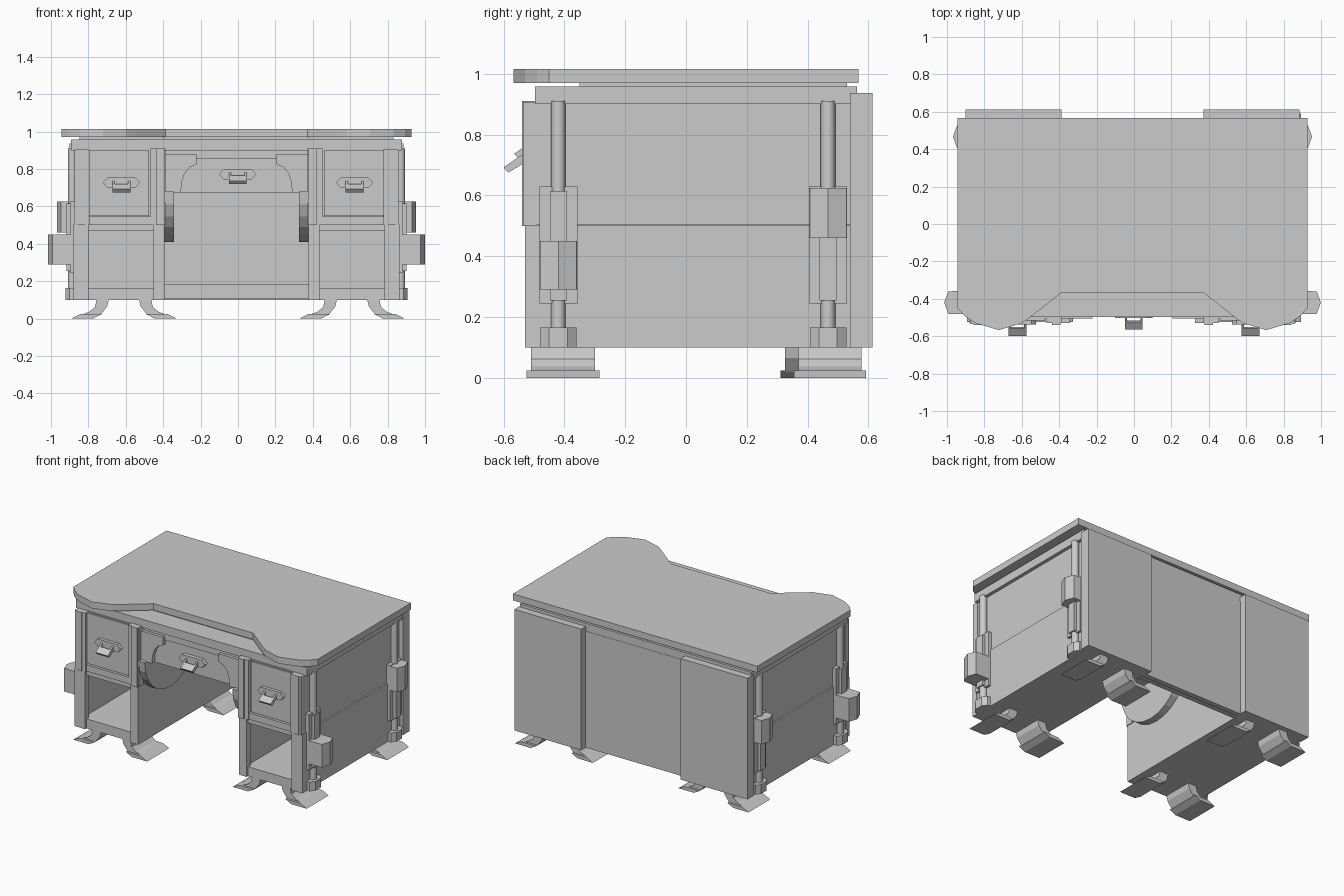
import bpy, math

CX = -0.008  # slight sideways offset of the carcass


def mesh(name, verts, faces):
    me = bpy.data.meshes.new(name)
    me.from_pydata(verts, [], faces)
    ob = bpy.data.objects.new(name, me)
    bpy.context.collection.objects.link(ob)
    bpy.context.view_layer.objects.active = ob
    ob.select_set(True)
    bpy.ops.object.mode_set(mode='EDIT')
    bpy.ops.mesh.select_all(action='SELECT')
    bpy.ops.mesh.normals_make_consistent(inside=False)
    bpy.ops.object.mode_set(mode='OBJECT')
    ob.select_set(False)
    return ob


def prism(name, pts, axis, a, b):
    """Extrude a 2D profile along an axis (pts are the two other axes in xyz order)."""
    def at(p, t):
        v = list(p)
        v.insert('xyz'.index(axis), t)
        return v
    n = len(pts)
    verts = [at(p, a) for p in pts] + [at(p, b) for p in pts]
    faces = [list(range(n)), list(range(n, 2 * n))]
    faces += [[i, (i + 1) % n, n + (i + 1) % n, n + i] for i in range(n)]
    return mesh(name, verts, faces)


def box(name, x0, x1, y0, y1, z0, z1):
    return prism(name, [(x0, y0), (x1, y0), (x1, y1), (x0, y1)], 'z', z0, z1)


def sbox(name, s, x0, x1, *yz):
    """Box on side s (+1 right, -1 left), x measured outward from the centre."""
    return box(name, *sorted((CX + s * x0, CX + s * x1)), *yz)


# Table top with two front lobes
half = [(0.935, 0.567), (0.935, -0.45), (0.90, -0.49), (0.84, -0.53), (0.715, -0.567),
        (0.59, -0.53), (0.535, -0.49), (0.38, -0.367)]
outline = [(CX + x, y) for x, y in half] + [(CX - x, y) for x, y in reversed(half)]
prism("table_top", outline, 'z', 0.97, 1.015)
box("under_top", CX - 0.885, CX + 0.885, -0.497, 0.563, 0.90, 0.958)
box("top_spacer", CX - 0.84, CX + 0.84, -0.35, 0.53, 0.955, 0.972)


def handle(x, y, z):
    # Hexagonal plate with a tilted pull loop
    hexa = [(-0.1, 0), (-0.075, 0.027), (0.075, 0.027), (0.1, 0), (0.075, -0.027), (-0.075, -0.027)]
    prism("handle_plate", [(x + a, z + b) for a, b in hexa], 'y', y - 0.022, y + 0.01)
    arm = [(y - 0.01, z + 0.017), (y - 0.085, z - 0.035), (y - 0.07, z - 0.052), (y - 0.01, z - 0.017)]
    for s in (-1, 1):
        prism("handle_arm", arm, 'x', x + s * 0.036, x + s * 0.047)
    tip = [(y - 0.045, z - 0.008), (y - 0.085, z - 0.035), (y - 0.07, z - 0.052), (y - 0.035, z - 0.03)]
    prism("handle_grip", tip, 'x', x - 0.037, x + 0.037)


def side_fitting(s, y, z0, z1, dx):
    # Vertical rod, sleeve plate, hexagonal block and foot collar
    bpy.ops.mesh.primitive_cylinder_add(vertices=12, radius=0.024, depth=0.76,
                                        location=(CX + s * 0.877, y, 0.53))
    bpy.context.object.name = "side_rod"
    bpy.ops.object.shade_smooth_by_angle(angle=math.radians(40))
    sbox("sleeve_plate", s, 0.855, 0.888, y - 0.0625, y + 0.0625, 0.245, 0.63)
    sbox("sleeve_inset", s, 0.88, 0.908, y - 0.028, y + 0.028, 0.255, 0.615)
    prof = [(0.88, 0.0625), (0.985 - dx, 0.06), (1.007 - dx, 0), (0.985 - dx, -0.06), (0.88, -0.0625)]
    prism("slider_block", [(CX + s * a, y + b) for a, b in prof], 'z', z0, z1)
    base = [(0.85, 0.06), (0.892, 0.06), (0.915, 0.03), (0.915, -0.03), (0.892, -0.06), (0.85, -0.06)]
    prism("rod_collar", [(CX + s * a, y + b) for a, b in base], 'z', 0.1, 0.165)


def leg(x, d, y0, y1):
    """Flared foot; d is the kick direction, x the inner edge of its neck."""
    neck = [(0, 0.105), (0.065, 0.105), (0.075, 0.062), (0.105, 0.037), (0.15, 0.02),
            (0.045, 0.02), (0.01, 0.065)]
    prism("leg_neck", [(x + d * a, z) for a, z in neck], 'y', y0 + 0.015, y1 - 0.015)
    pad = [(0.04, 0.024), (0.155, 0.024), (0.203, 0), (0.085, 0)]
    prism("leg_pad", [(x + d * a, z) for a, z in pad], 'y', y0, y1)


for s in (-1, 1):
    # Upper drawer case
    sbox("drawer_case", s, 0.385, 0.862, -0.505, 0.545, 0.505, 0.905)
    sbox("drawer_bottom_rail", s, 0.45, 0.79, -0.525, -0.50, 0.50, 0.545)
    sbox("drawer_panel", s, 0.467, 0.785, -0.515, -0.50, 0.55, 0.90)
    sbox("upper_outer_post", s, 0.785, 0.866, -0.535, -0.49, 0.50, 0.905)
    sbox("upper_outer_post_strip", s, 0.81, 0.85, -0.54, -0.53, 0.50, 0.905)
    sbox("upper_inner_post", s, 0.38, 0.46, -0.53, -0.48, 0.50, 0.91)
    sbox("upper_inner_post_strip", s, 0.385, 0.43, -0.54, -0.52, 0.50, 0.91)
    handle(s * 0.623, -0.515, 0.727)

    # Open lower cabinet
    sbox("cabinet_outer_wall", s, 0.82, 0.87, -0.525, 0.565, 0.1, 0.503)
    sbox("cabinet_inner_wall", s, 0.385, 0.43, -0.525, 0.565, 0.1, 0.503)
    sbox("cabinet_back", s, 0.42, 0.83, 0.53, 0.565, 0.1, 0.503)
    sbox("cabinet_floor", s, 0.42, 0.83, -0.515, 0.55, 0.1, 0.165)
    sbox("cabinet_ceiling", s, 0.42, 0.83, -0.515, 0.55, 0.468, 0.507)
    sbox("lower_outer_post", s, 0.79, 0.872, -0.53, -0.49, 0.1, 0.503)
    sbox("lower_inner_post", s, 0.385, 0.445, -0.53, -0.49, 0.1, 0.503)

    # Raised back panel
    sbox("back_panel", s, 0.38, 0.892, 0.54, 0.613, 0.1, 0.937)

    # Scalloped bracket inside the kneehole
    arc = [(-0.25 - 0.28 * math.cos(math.pi * i / 12), 0.68 - 0.27 * math.sin(math.pi * i / 12))
           for i in range(13)]
    sc = prism("kneehole_bracket", arc, 'x', CX + s * 0.335, CX + s * 0.387)

    # Curved corner pieces of the centre apron
    apron = [(0.385, 0.88), (0.213, 0.88), (0.213, 0.825), (0.25, 0.81), (0.278, 0.775),
             (0.293, 0.73), (0.297, 0.675), (0.385, 0.675)]
    prism("apron_corner", [(CX + s * a, z) for a, z in apron], 'y', -0.505, -0.46)

    # Side fittings, front and rear
    side_fitting(s, -0.42, 0.29, 0.45, 0.0)
    side_fitting(s, 0.467, 0.46, 0.625, 0.047)

    # Four feet per pedestal
    leg(s * 0.69, s, -0.525, -0.285)
    leg(s * 0.53, -s, -0.525, -0.285)
    leg(s * 0.69, s, 0.355, 0.592)
    leg(s * 0.53, -s, 0.31, 0.55)

# Centre drawer and kneehole back
box("centre_drawer", CX - 0.385, CX + 0.385, -0.475, 0.3, 0.675, 0.86)
box("centre_rail", CX - 0.385, CX + 0.385, -0.485, -0.44, 0.855, 0.905)
handle(-0.002, -0.48, 0.772)
box("kneehole_back", CX - 0.39, CX + 0.39, 0.53, 0.565, 0.1, 0.905)
box("kneehole_plinth", CX - 0.39, CX + 0.39, 0.49, 0.535, 0.105, 0.185)
